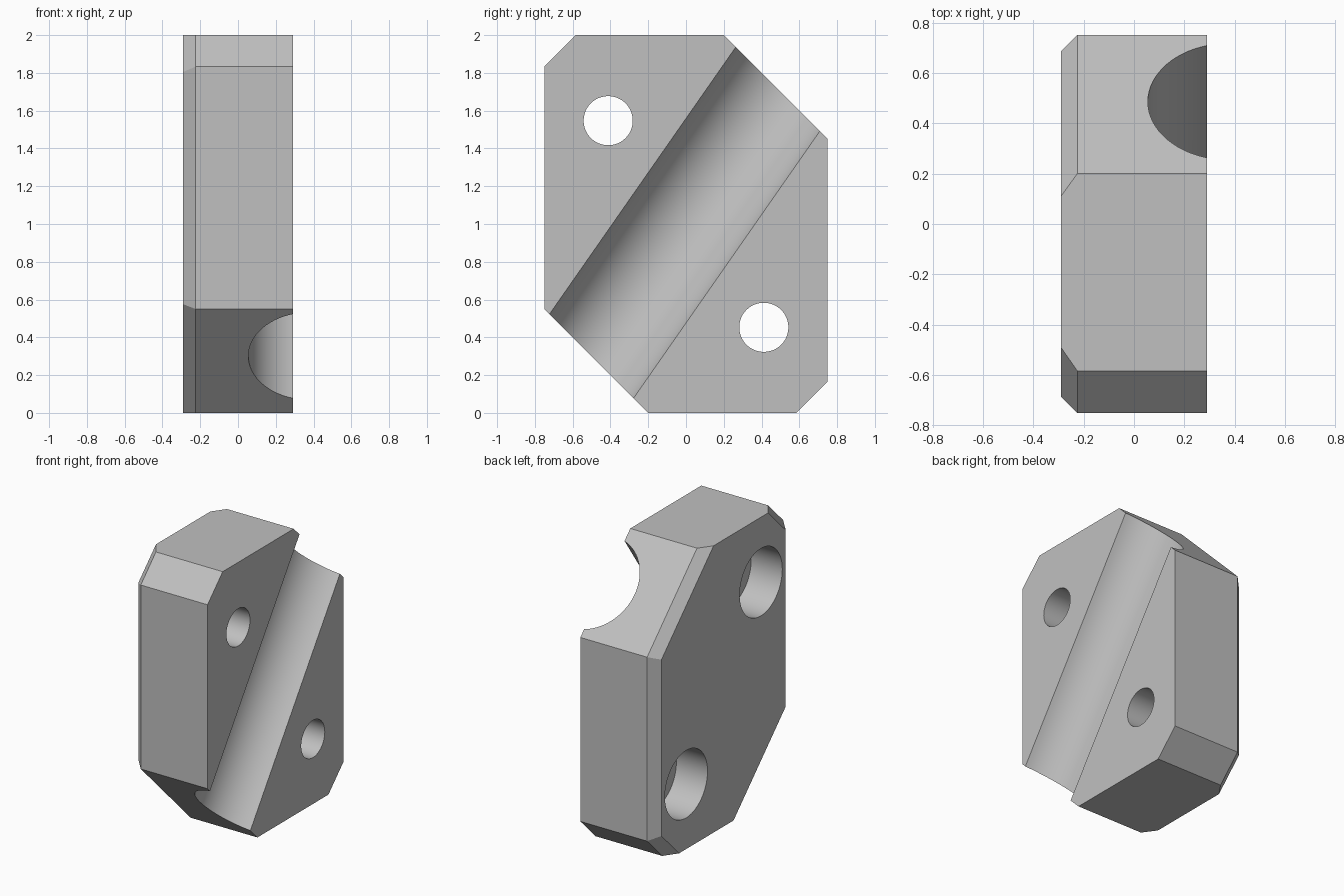
import bpy, bmesh, math
from mathutils import Vector

cube = bpy.data.objects.get("Cube")
if cube:
    bpy.data.objects.remove(cube, do_unlink=True)

# One plain grey for the whole part
grey = bpy.data.materials.new("plain_grey")
grey.use_nodes = True
grey.diffuse_color = (0.53, 0.53, 0.53, 1)
grey.node_tree.nodes["Principled BSDF"].inputs["Base Color"].default_value = grey.diffuse_color

X_BACK, X_BEVEL, X_FACE = -0.29, -0.225, 0.29


def full_outline(half):
    """Complete a half outline by turning it half a turn about (0, 1)."""
    return half + [(-y, 2 - z) for y, z in half]


# Block: outline lofted along x, with the rim of the back face bevelled
outer = full_outline([(-0.75, 0.55), (-0.2, 0), (0.583, 0), (0.75, 0.167)])
inner = full_outline([(-0.685, 0.575), (-0.11, 0), (0.49, 0), (0.685, 0.195)])
bm = bmesh.new()
rings = [[bm.verts.new((x, y, z)) for y, z in outline]
         for x, outline in ((X_BACK, inner), (X_BEVEL, outer), (X_FACE, outer))]
for a, b in zip(rings, rings[1:]):
    for i in range(len(a)):
        j = (i + 1) % len(a)
        bm.faces.new((a[i], a[j], b[j], b[i]))
bm.faces.new(rings[0])
bm.faces.new(rings[-1])
bmesh.ops.recalc_face_normals(bm, faces=bm.faces)
mesh = bpy.data.meshes.new("clamp_block")
bm.to_mesh(mesh)
bm.free()
mesh.materials.append(grey)
block = bpy.data.objects.new("clamp_block", mesh)
bpy.context.collection.objects.link(block)


def cut_cylinder(name, radius, start, end):
    """Subtract a cylinder running from start to end."""
    start, end = Vector(start), Vector(end)
    axis = end - start
    bpy.ops.mesh.primitive_cylinder_add(
        vertices=72, radius=radius, depth=axis.length, location=(start + end) / 2,
        rotation=axis.to_track_quat('Z', 'Y').to_euler())
    cutter = bpy.context.object
    cutter.name = name
    cutter.hide_render = True
    cutter.data.materials.append(grey)
    mod = block.modifiers.new(name, 'BOOLEAN')
    mod.operation = 'DIFFERENCE'
    mod.solver = 'EXACT'
    mod.object = cutter
    bpy.ops.object.select_all(action='DESELECT')
    block.select_set(True)
    bpy.context.view_layer.objects.active = block
    bpy.ops.object.modifier_apply(modifier=mod.name)
    bpy.data.objects.remove(cutter, do_unlink=True)


# Slanted round groove across the open face
along = Vector((0, 0.572, 0.82)) * 2
middle = Vector((0.377, -0.008, 1.006))
cut_cylinder("groove_cutter", 0.322, middle - along, middle + along)

# Two bolt holes, counterbored from the back
for side in (-1, 1):
    y, z = 0.412 * side, 1 - 0.547 * side
    cut_cylinder("bolt_hole_cutter", 0.13, (-0.5, y, z), (0.5, y, z))
    cut_cylinder("counterbore_cutter", 0.235, (-0.5, y, z), (X_BACK + 0.24, y, z))

# Smooth the round cuts, keep the flat faces crisp
bpy.ops.object.shade_smooth_by_angle(angle=math.radians(20))
